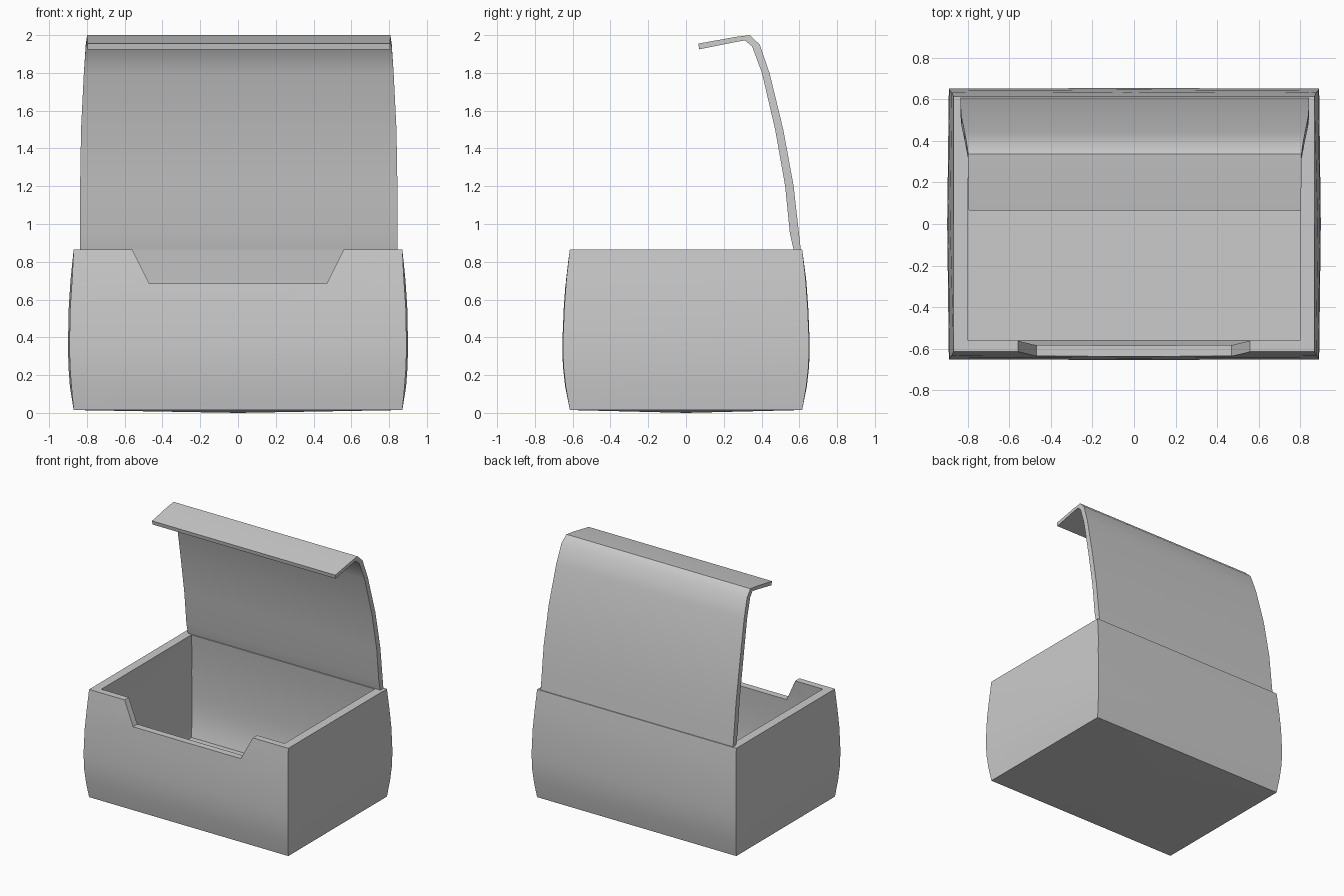
import bpy, bmesh

if "Cube" in bpy.data.objects:
    bpy.data.objects.remove(bpy.data.objects["Cube"], do_unlink=True)

grey = bpy.data.materials.new("plain_grey")
grey.use_nodes = True
grey.diffuse_color = (0.6, 0.6, 0.6, 1)
grey.node_tree.nodes["Principled BSDF"].inputs["Base Color"].default_value = (0.6, 0.6, 0.6, 1)


def make_object(name, bm):
    bmesh.ops.recalc_face_normals(bm, faces=bm.faces)
    mesh = bpy.data.meshes.new(name)
    bm.to_mesh(mesh)
    bm.free()
    mesh.materials.append(grey)
    obj = bpy.data.objects.new(name, mesh)
    bpy.context.collection.objects.link(obj)
    return obj


def select_only(obj):
    bpy.ops.object.select_all(action='DESELECT')
    obj.select_set(True)
    bpy.context.view_layer.objects.active = obj


def smooth(obj):
    select_only(obj)
    bpy.ops.object.shade_smooth_by_angle(angle=0.6)


def bridge(bm, a, b):
    for i in range(len(a)):
        j = (i + 1) % len(a)
        bm.faces.new((a[i], a[j], b[j], b[i]))


# Box body: bulging rectangular rings, outside going up, then inside going down
WALL_X, WALL_Y, FLOOR = 0.07, 0.053, 0.055
outer = [(0.87, 0.615, 0.015), (0.89, 0.64, 0.14), (0.898, 0.652, 0.25),
         (0.9, 0.655, 0.37), (0.896, 0.647, 0.56), (0.886, 0.636, 0.71),
         (0.87, 0.615, 0.865)]
inner = [(x - WALL_X, y - WALL_Y, max(z, FLOOR)) for x, y, z in reversed(outer)]

bm = bmesh.new()
rings = []
for hx, hy, z in outer + inner:
    # corners sit slightly inside the middles of the bulging sides
    cx = hx - 0.008 if 0.1 < z < 0.8 else hx
    cy = hy - 0.003 if 0.1 < z < 0.8 else hy
    pts = [(-cx, -cy), (0, -hy), (cx, -cy), (hx, 0),
           (cx, cy), (0, hy), (-cx, cy), (-hx, 0)]
    rings.append([bm.verts.new((x, y, z)) for x, y in pts])
for a, b in zip(rings, rings[1:]):
    bridge(bm, a, b)
bm.faces.new(rings[-1])
# shallow convex underside
centre = bm.verts.new((0, 0, 0))
for i, v in enumerate(rings[0]):
    bm.faces.new((v, centre, rings[0][(i + 1) % 8]))
box = make_object("box_body", bm)

# Trapezoid notch in the front wall
bm = bmesh.new()
ends = [[bm.verts.new((x, y, z)) for x, z in
         ((-0.47, 0.685), (0.47, 0.685), (0.61, 0.965), (-0.61, 0.965))]
        for y in (-0.8, -0.4)]
bridge(bm, *ends)
for end in ends:
    bm.faces.new(end)
cutter = make_object("notch_cutter", bm)
cutter.hide_render = True
cut = box.modifiers.new("notch", 'BOOLEAN')
cut.operation = 'DIFFERENCE'
cut.solver = 'EXACT'
cut.object = cutter
select_only(box)
bpy.ops.object.modifier_apply(modifier=cut.name)
bpy.data.objects.remove(cutter, do_unlink=True)
smooth(box)

# Open lid: pairs of outside and inside profile points with half widths
# (half width, outer y, outer z, inner y, inner z)
lid_profile = [(0.84, 0.608, 0.862, 0.57, 0.862), (0.84, 0.598, 0.95, 0.55, 0.95),
               (0.84, 0.57, 1.2, 0.525, 1.2), (0.835, 0.515, 1.5, 0.472, 1.5),
               (0.82, 0.442, 1.8, 0.402, 1.8), (0.81, 0.39, 1.95, 0.35, 1.94),
               (0.803, 0.338, 2.0, 0.312, 1.972), (0.803, 0.26, 1.99, 0.255, 1.962),
               (0.8, 0.065, 1.955, 0.07, 1.925)]
LID_X = 0.004
bm = bmesh.new()
sections = []
for w, oy, oz, iy, iz in lid_profile:
    sections.append([bm.verts.new(p) for p in
                     ((LID_X - w, oy, oz), (LID_X + w, oy, oz),
                      (LID_X + w, iy, iz), (LID_X - w, iy, iz))])
for a, b in zip(sections, sections[1:]):
    bridge(bm, a, b)
bm.faces.new(sections[0])
bm.faces.new(sections[-1])
smooth(make_object("open_lid", bm))
